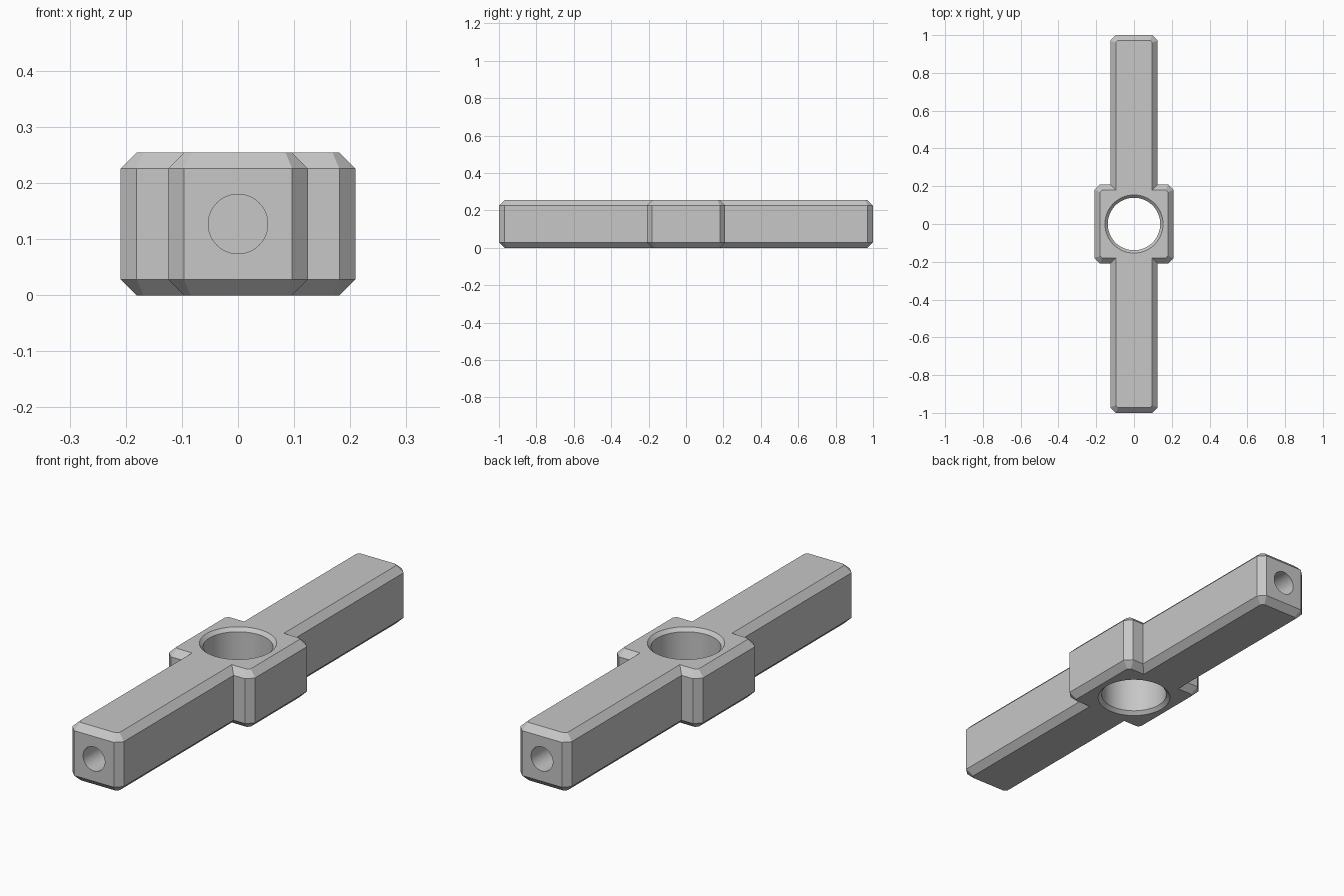
import bpy, bmesh, math
from mathutils import Matrix

if "Cube" in bpy.data.objects:
    bpy.data.objects.remove(bpy.data.objects["Cube"], do_unlink=True)

HEIGHT = 0.254
CHAMFER = 0.0285
MID = HEIGHT / 2

# Plain grey metal
grey = bpy.data.materials.new("plain grey")
grey.use_nodes = True
colour = (0.57, 0.57, 0.57, 1)
grey.diffuse_color = colour
grey.node_tree.nodes["Principled BSDF"].inputs["Base Color"].default_value = colour


def finish(name, bm):
    bmesh.ops.recalc_face_normals(bm, faces=bm.faces)
    mesh = bpy.data.meshes.new(name)
    bm.to_mesh(mesh)
    bm.free()
    mesh.materials.append(grey)
    obj = bpy.data.objects.new(name, mesh)
    bpy.context.collection.objects.link(obj)
    return obj


def bevel(bm, edges):
    bmesh.ops.bevel(bm, geom=edges, offset=CHAMFER, offset_type='OFFSET',
                    segments=1, affect='EDGES')


def chamfered_block(name, width, length):
    """Block with its upright edges cut first, then the top and bottom rims."""
    bm = bmesh.new()
    bmesh.ops.create_cube(bm, size=1)
    bmesh.ops.scale(bm, vec=(width, length, HEIGHT), verts=bm.verts)
    bmesh.ops.translate(bm, vec=(0, 0, MID), verts=bm.verts)
    upright = lambda e: abs(e.verts[0].co.z - e.verts[1].co.z) > HEIGHT / 2
    bevel(bm, [e for e in bm.edges if upright(e)])
    bevel(bm, [e for e in bm.edges if not upright(e)])
    return finish(name, bm)


def cutter(name, profile, turn=Matrix()):
    """Solid of revolution about z from (radius, height) rings."""
    bm = bmesh.new()
    n = 64
    rings = [[bm.verts.new((r * math.cos(math.tau * i / n),
                            r * math.sin(math.tau * i / n), z))
              for i in range(n)] for r, z in profile]
    for low, high in zip(rings, rings[1:]):
        for i in range(n):
            j = (i + 1) % n
            bm.faces.new((low[i], low[j], high[j], high[i]))
    bm.faces.new(rings[0][::-1])
    bm.faces.new(rings[-1])
    bm.transform(turn)
    obj = finish(name, bm)
    obj.hide_render = True
    return obj


def combine(body, other, operation):
    mod = body.modifiers.new(other.name, 'BOOLEAN')
    mod.operation = operation
    mod.solver = 'EXACT'
    mod.object = other
    bpy.context.view_layer.objects.active = body
    bpy.ops.object.modifier_apply(modifier=mod.name)
    bpy.data.objects.remove(other, do_unlink=True)


# Long bar joined to the square hub
body = chamfered_block("hub_and_arms", 0.25, 2.0)
combine(body, chamfered_block("hub", 0.418, 0.418), 'UNION')

# Central bore with a countersunk rim at both ends
BORE, RIM, STEP = 0.139, 0.154, 0.015
combine(body, cutter("bore_cutter", [
    (RIM + STEP, -STEP), (BORE, STEP),
    (BORE, HEIGHT - STEP), (RIM + STEP, HEIGHT + STEP)]), 'DIFFERENCE')

# Blind hole in the end of each arm
for side in (-1, 1):
    turn = Matrix.Translation((0, side, MID)) @ Matrix.Rotation(side * math.pi / 2, 4, 'X')
    combine(body, cutter("end_hole_cutter", [(0.053, -0.1), (0.053, 0.4)], turn), 'DIFFERENCE')

# Smooth bores, crisp chamfers
bpy.ops.object.select_all(action='DESELECT')
body.select_set(True)
bpy.context.view_layer.objects.active = body
bpy.ops.object.shade_smooth_by_angle(angle=math.radians(20))
